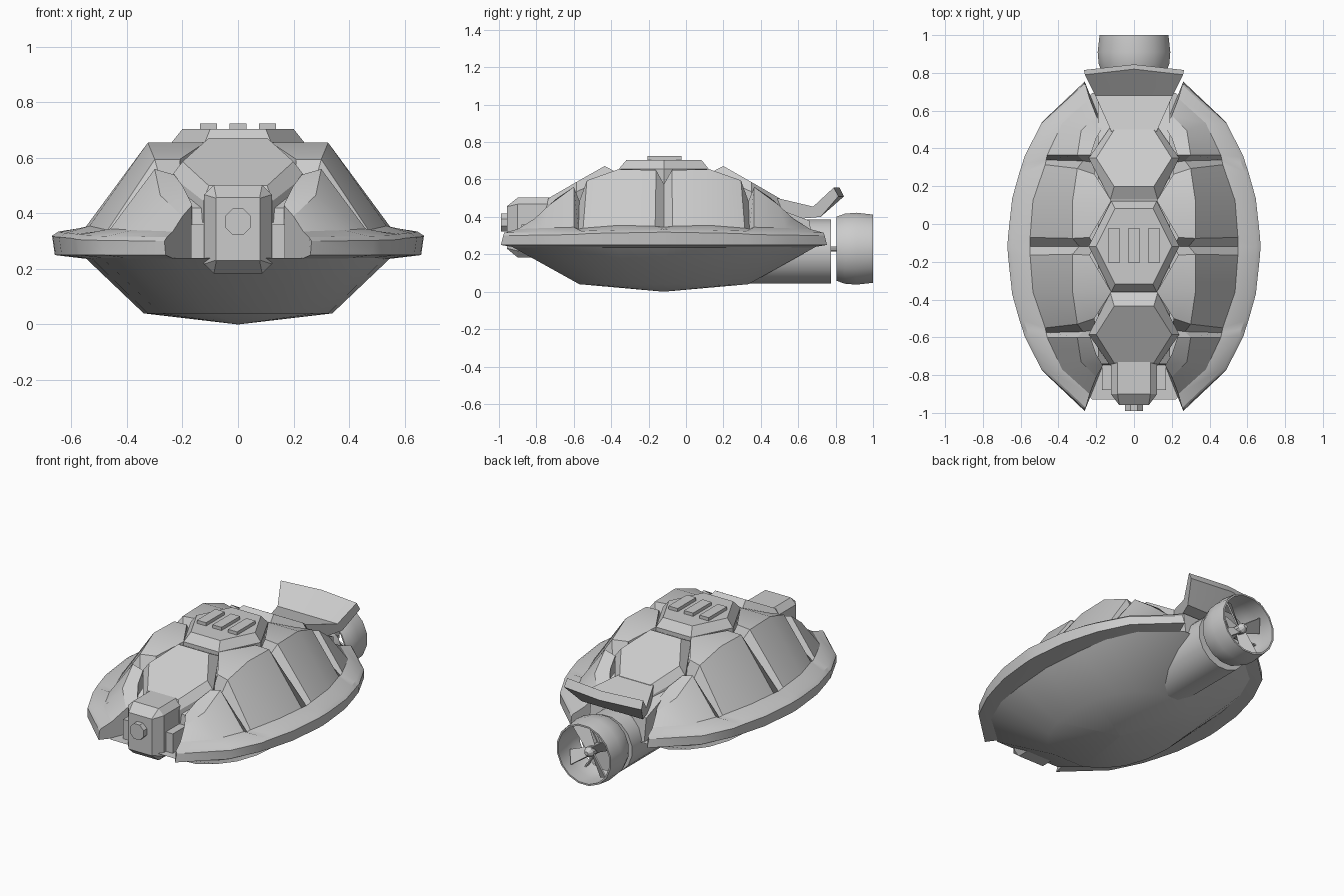
import bpy, bmesh, math
from mathutils import Vector, Matrix

if "Cube" in bpy.data.objects:
    bpy.data.objects.remove(bpy.data.objects["Cube"])

MID = -0.118          # fore/aft symmetry line of the shell


def finish(name, bm, smooth=25):
    bmesh.ops.remove_doubles(bm, verts=bm.verts, dist=0.0005)
    bmesh.ops.recalc_face_normals(bm, faces=bm.faces)
    me = bpy.data.meshes.new(name)
    bm.to_mesh(me)
    bm.free()
    ob = bpy.data.objects.new(name, me)
    bpy.context.collection.objects.link(ob)
    bpy.ops.object.select_all(action='DESELECT')
    ob.select_set(True)
    bpy.context.view_layer.objects.active = ob
    bpy.ops.object.shade_smooth_by_angle(angle=math.radians(smooth))
    return ob


def loft(bm, rings, cap_start=True, cap_end=True, cyclic=False):
    vs = [[bm.verts.new(p) for p in r] for r in rings]
    n = len(vs[0])
    pairs = list(zip(vs, vs[1:])) + ([(vs[-1], vs[0])] if cyclic else [])
    for a, b in pairs:
        for i in range(n):
            j = (i + 1) % n
            bm.faces.new((a[i], a[j], b[j], b[i]))
    if cap_start and not cyclic:
        bm.faces.new(vs[0])
    if cap_end and not cyclic:
        bm.faces.new(vs[-1])


def circle(y, r, z, n=16):
    return [(r * math.cos(2 * math.pi * (i + .5) / n), y,
             z + r * math.sin(2 * math.pi * (i + .5) / n)) for i in range(n)]


def box(bm, x0, x1, y0, y1, z0, z1):
    loft(bm, [[(x0, y0, z), (x1, y0, z), (x1, y1, z), (x0, y1, z)] for z in (z0, z1)])


# shell: a quarter of scalloped panels and grooves, repeated on all four sides
# each station: inner edge, shoulder, base, rim (x, y)
stations = [
    [(.165, -.75, .43), (.20, -.81, .39), (.235, -.90, .335), (.265, -.99)],
    [(.20, -.69, .50), (.28, -.73, .465), (.38, -.77, .34), (.49, -.78)],
    [(.23, -.60, .54), (.30, -.60, .56), (.46, -.60, .345), (.58, -.60)],
    [(.20, -.56, .46), (.27, -.57, .485), (.465, -.575, .335), (.59, -.565)],
    [(.21, -.50, .595), (.30, -.53, .595), (.47, -.55, .34), (.605, -.52)],
    [(.12, -.36, .655), (.325, -.36, .655), (.535, -.36, .355), (.645, -.375)],
    [(.235, -.165, .655), (.325, -.16, .65), (.55, -.165, .35), (.667, -.17)],
    [(.21, MID, .55), (.29, MID, .575), (.55, MID, .345), (.67, MID)],
]
bm = bmesh.new()
for sx in (1, -1):
    for sy in (1, -1):
        rings = []
        for k, (a, b, c, (rx, ry)) in enumerate(stations):
            lift = .02 * k / 7
            prof = [a, b, c, (rx * .965, MID + (ry - MID) * .98, .315 + lift),
                    (rx, MID + (ry - MID) * .985, .30 + lift), (rx * .985, ry, .25),
                    (c[0] * .97, c[1], .235), (a[0], a[1], .235)]
            rings.append([(x * sx, MID + (y - MID) * sy, z) for x, y, z in prof])
        loft(bm, rings, True, False)
finish("shell_panels", bm)

# belly hull
top = [(.22, -.93), (.41, -.76), (.49, -.58), (.53, -.375), (.55, MID)]
low = [(.11, -.57), (.21, -.50), (.28, -.41), (.325, -.28), (.34, MID)]


def outline(half, z):
    right = half + [(x, 2 * MID - y) for x, y in half[-2::-1]]
    return [(x, y, z) for x, y in right] + [(-x, y, z) for x, y in right[::-1]]


bm = bmesh.new()
tip = [(0.001 * x, MID + .001 * y, 0) for x, y, z in outline(low, 0)]
loft(bm, [outline(top, .24), outline(low, .04), tip], True, True)
finish("belly_hull", bm, 40)

# spine filling below the hexagonal plates
bm = bmesh.new()
side = [(-.76, .235), (-.74, .42), (-.58, .51), (-.38, .63), (.14, .63),
        (.34, .51), (.5, .44), (.66, .38), (.68, .235)]
loft(bm, [[(x, y, z) for y, z in side] for x in (-.19, .19)])
finish("spine", bm)

# neck block behind the head
bm = bmesh.new()
box(bm, -.17, .17, -.88, -.7, .225, .36)
finish("neck_block", bm)


# hexagonal back plates with bevelled skirts: (y, z, half width) of three rows
def hex_plate(name, upper, lower):
    bm = bmesh.new()
    rings = []
    for rows in (upper, lower, [(y, z - .08, w) for y, z, w in lower]):
        rings.append([(w, y, z) for y, z, w in rows] + [(-w, y, z) for y, z, w in rows[::-1]])
    loft(bm, rings)
    finish(name, bm)


hex_plate("middle_plate", [(-.318, .705, .1), (MID, .705, .2), (.082, .705, .1)],
          [(-.36, .655, .12), (MID, .655, .24), (.122, .655, .12)])
for name, s in (("front_plate", 1), ("rear_plate", -1)):
    up = [(-.735, .50, .105), (-.585, .587, .2), (-.435, .672, .105)]
    dn = [(-.75, .445, .125), (-.585, .535, .24), (-.365, .635, .125)]
    hex_plate(name, *[[(MID + (y - MID) * s, z, w) for y, z, w in r] for r in (up, dn)])

# three raised vents
bm = bmesh.new()
for x in (-.106, 0, .106):
    box(bm, x - .031, x + .031, -.205, -.025, .69, .725)
finish("top_vents", bm)


# head with chamfered corners
def chamfer_rect(y, w, z0, z1, c):
    return [(-w + c, y, z0), (w - c, y, z0), (w, y, z0 + c), (w, y, z1 - c),
            (w - c, y, z1), (-w + c, y, z1), (-w, y, z1 - c), (-w, y, z0 + c)]


bm = bmesh.new()
loft(bm, [chamfer_rect(-.957, .08, .23, .457, .002), chamfer_rect(-.90, .122, .183, .503, .035),
          chamfer_rect(-.70, .122, .183, .503, .035)])
finish("head", bm)
bm = bmesh.new()
loft(bm, [circle(-.99, .051, .37, 8), circle(-.94, .051, .37, 8)])
finish("head_sensor", bm)

# upswept tail wing: closed profile swept over three columns
bm = bmesh.new()
prof = [(.49, .50, .12), (.68, .455, .205), (.79, .557, .26), (.815, .51, .265),
        (.72, .40, .21), (.49, .38, .12)]
rings = []
for s in (-1, 0, 1):
    rings.append([(s * w, y + (.03 if not s and y > .75 else 0), z) for y, z, w in prof])
loft(bm, rings)
finish("tail_wing", bm)

# thruster housing and drive shaft
bm = bmesh.new()
loft(bm, [circle(.32, .175, .215, 16), circle(.775, .175, .215, 16)])
finish("thruster_housing", bm, 40)
bm = bmesh.new()
loft(bm, [circle(.76, .014, .228, 8), circle(.88, .014, .228, 8)])
loft(bm, [circle(.86, .03, .228, 10), circle(.95, .03, .228, 10), circle(.975, .012, .228, 10)])
finish("propeller_hub", bm)

# open duct ring
bm = bmesh.new()
duct = [(.805, .175), (.85, .191), (.91, .196), (1.0, .186), (1.0, .176), (.91, .182), (.85, .178), (.805, .167)]
loft(bm, [circle(y, r, .23) for y, r in duct], cyclic=True)
finish("thruster_duct", bm, 40)

# propeller blades and the struts that carry the duct
bm = bmesh.new()
for count, y, half, pitch, reach in ((4, .92, .045, 40, .165), (3, .84, .015, 90, .18)):
    for k in range(count):
        turn = Matrix.Rotation(2 * math.pi * k / count + .5, 4, 'Y')
        rings = []
        for r, w, a in ((.015, half * .6, pitch), (reach, half, pitch * .8 if count == 4 else pitch)):
            ca, sa = math.cos(math.radians(a)), math.sin(math.radians(a))
            ring = []
            for u, t in ((-w, -.004), (w, -.004), (w, .004), (-w, .004)):
                p = turn @ Vector((u * ca - t * sa, u * sa + t * ca, r))
                ring.append((p.x, p.y + y, p.z + .228))
            rings.append(ring)
        loft(bm, rings)
finish("propeller_blades", bm)
